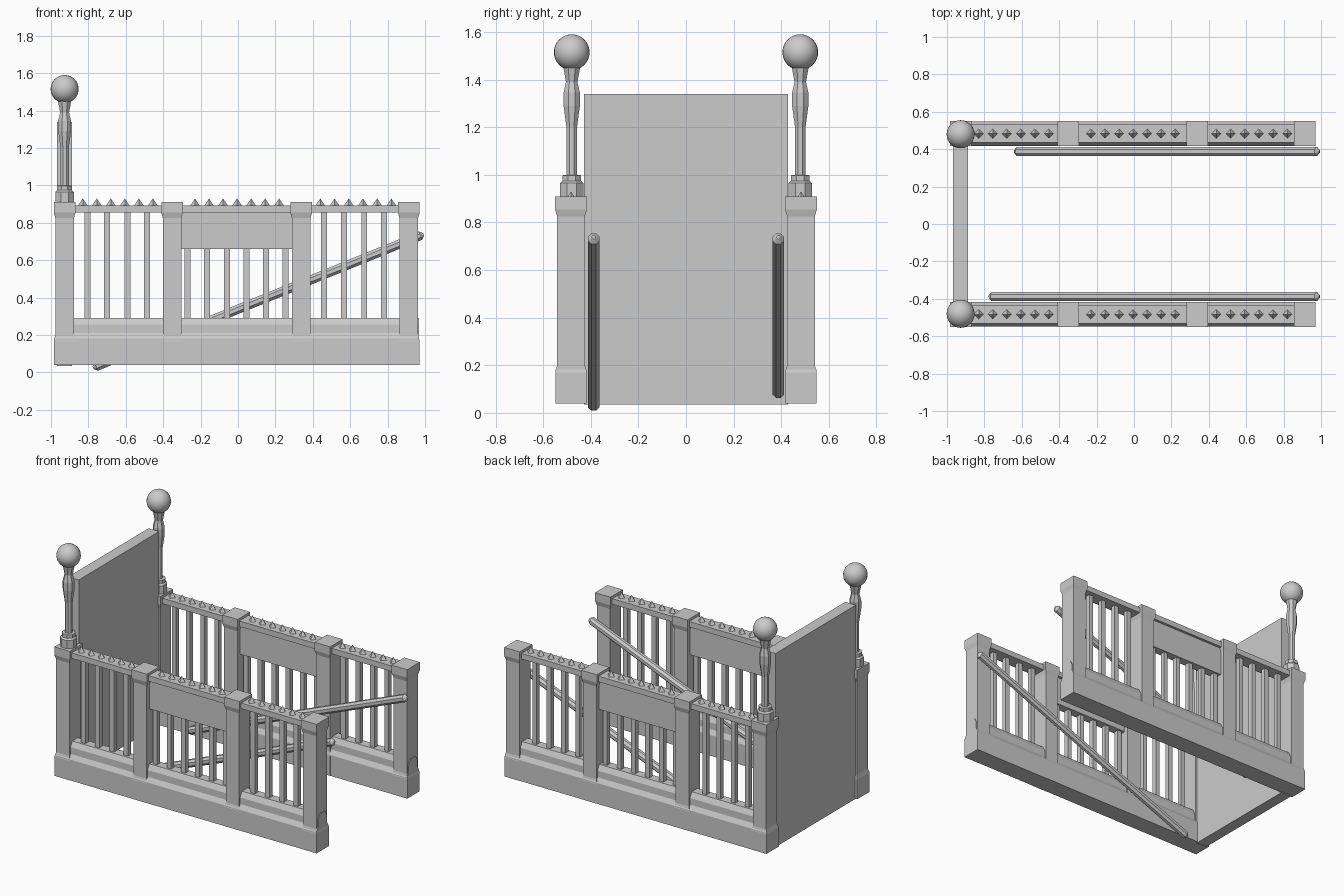
import bpy, bmesh, math
from mathutils import Vector

if "Cube" in bpy.data.objects:
    bpy.data.objects.remove(bpy.data.objects["Cube"])

YC = 0.483  # centre line of each balustrade


def finish(name, bm):
    bmesh.ops.recalc_face_normals(bm, faces=bm.faces)
    me = bpy.data.meshes.new(name)
    bm.to_mesh(me)
    bm.free()
    ob = bpy.data.objects.new(name, me)
    bpy.context.collection.objects.link(ob)
    return ob


def stack(bm, rings):
    """Loft closed rings of points and cap both ends."""
    vs = [[bm.verts.new(p) for p in r] for r in rings]
    n = len(vs[0])
    for a, b in zip(vs, vs[1:]):
        for i in range(n):
            j = (i + 1) % n
            bm.faces.new((a[i], a[j], b[j], b[i]))
    bm.faces.new(vs[0])
    bm.faces.new(vs[-1])


def rect(cx, cy, z, hx, hy):
    return [(cx - hx, cy - hy, z), (cx + hx, cy - hy, z),
            (cx + hx, cy + hy, z), (cx - hx, cy + hy, z)]


def box(bm, x0, x1, y0, y1, z0, z1):
    cx, cy, hx, hy = (x0 + x1) / 2, (y0 + y1) / 2, (x1 - x0) / 2, (y1 - y0) / 2
    stack(bm, [rect(cx, cy, z0, hx, hy), rect(cx, cy, z1, hx, hy)])


def ngon(cx, cy, z, r, n=8):
    return [(cx + r * math.cos(math.tau * (i + .5) / n),
             cy + r * math.sin(math.tau * (i + .5) / n), z) for i in range(n)]


# bays: start x, end x, bar positions, spike start, spike step, spike count, bar top
BAYS = [
    (-0.88, -0.39, [-0.805, -0.70, -0.592, -0.487], -0.83, 0.075, 6, 0.86),
    (-0.31, 0.30, [-0.27 + 0.105 * i for i in range(6)], -0.23, 0.075, 7, 0.67),
    (0.38, 0.87, [0.46, 0.567, 0.675, 0.78], 0.44, 0.076, 6, 0.86),
]

for s, side in ((-1, "front"), (1, "back")):
    y = s * YC

    # plinth with sloped ledge and sill
    bm = bmesh.new()
    prof = [(-.065, .04), (.065, .04), (.065, .18), (.048, .21), (.048, .255), (.03, .29),
            (-.03, .29), (-.048, .255), (-.048, .21), (-.065, .18)]
    stack(bm, [[(x, y + a, z) for a, z in prof] for x in (-0.975, 0.968)])
    finish(side + "_plinth", bm)

    # square posts with flared base and cap
    bm = bmesh.new()
    for px in (-0.927, -0.352, 0.338, 0.913):
        stack(bm, [rect(px, y, z, hx, hy) for z, hx, hy in (
            (.04, .058, .066), (.17, .058, .066), (.2, .05, .058), (.825, .05, .058),
            (.855, .058, .067), (.91, .058, .067))])
    finish(side + "_posts", bm)

    rails, bars, spikes = bmesh.new(), bmesh.new(), bmesh.new()
    for x0, x1, bx, sx, step, n, top in BAYS:
        box(rails, x0, x1, y - .048, y + .048, .855, .893)
        for b in bx:
            box(bars, b - .016, b + .016, y - .016, y + .016, .28, top)
        for i in range(n):
            r = ngon(sx + i * step, y, .89, .036, 4)
            c = Vector((sx + i * step, y, .89))
            # turn each pyramid so a corner points outward
            r = [c + Vector((math.cos(k * math.pi / 2), math.sin(k * math.pi / 2), 0)) * .027
                 for k in range(4)]
            base = [spikes.verts.new(p) for p in r]
            tip = spikes.verts.new(c + Vector((0, 0, .04)))
            spikes.faces.new(base)
            for k in range(4):
                spikes.faces.new((base[k], base[(k + 1) % 4], tip))
    finish(side + "_top_rails", rails)
    finish(side + "_bars", bars)
    finish(side + "_spikes", spikes)

    # solid board in the middle bay
    bm = bmesh.new()
    box(bm, -.305, .29, y - .03, y + .03, .66, .86)
    finish(side + "_board", bm)

    # turned lamp column
    bm = bmesh.new()
    stack(bm, [ngon(-.927, s * .48, z, r) for z, r in (
        (.905, .053), (.965, .053), (.975, .043), (.998, .043), (1.0, .024), (1.2, .024),
        (1.29, .037), (1.345, .037), (1.39, .026), (1.45, .038), (1.48, .038))])
    finish(side + "_lamp_column", bm)

    # globe
    bm = bmesh.new()
    bmesh.ops.create_uvsphere(bm, u_segments=24, v_segments=16, radius=.075)
    bmesh.ops.translate(bm, vec=(-.927, s * .48, 1.515), verts=bm.verts)
    for f in bm.faces:
        f.smooth = True
    finish(side + "_globe", bm)

    # sloping handrail with blunt pointed ends
    lo = Vector((-.775, s * .388, .025)) if s < 0 else Vector((-.64, s * .388, .079))
    hi = Vector((.992, s * .388, .738))
    d = (hi - lo).normalized()
    q = d.to_track_quat('Z', 'Y')
    L = (hi - lo).length
    bm = bmesh.new()
    stack(bm, [[lo + q @ Vector(p) for p in ngon(0, 0, z, r)] for z, r in (
        (0, .008), (.018, .026), (L - .018, .026), (L, .008))])
    finish(side + "_handrail", bm)

# tall end wall
bm = bmesh.new()
box(bm, -.967, -.888, -.428, .428, .035, 1.34)
finish("end_wall", bm)
